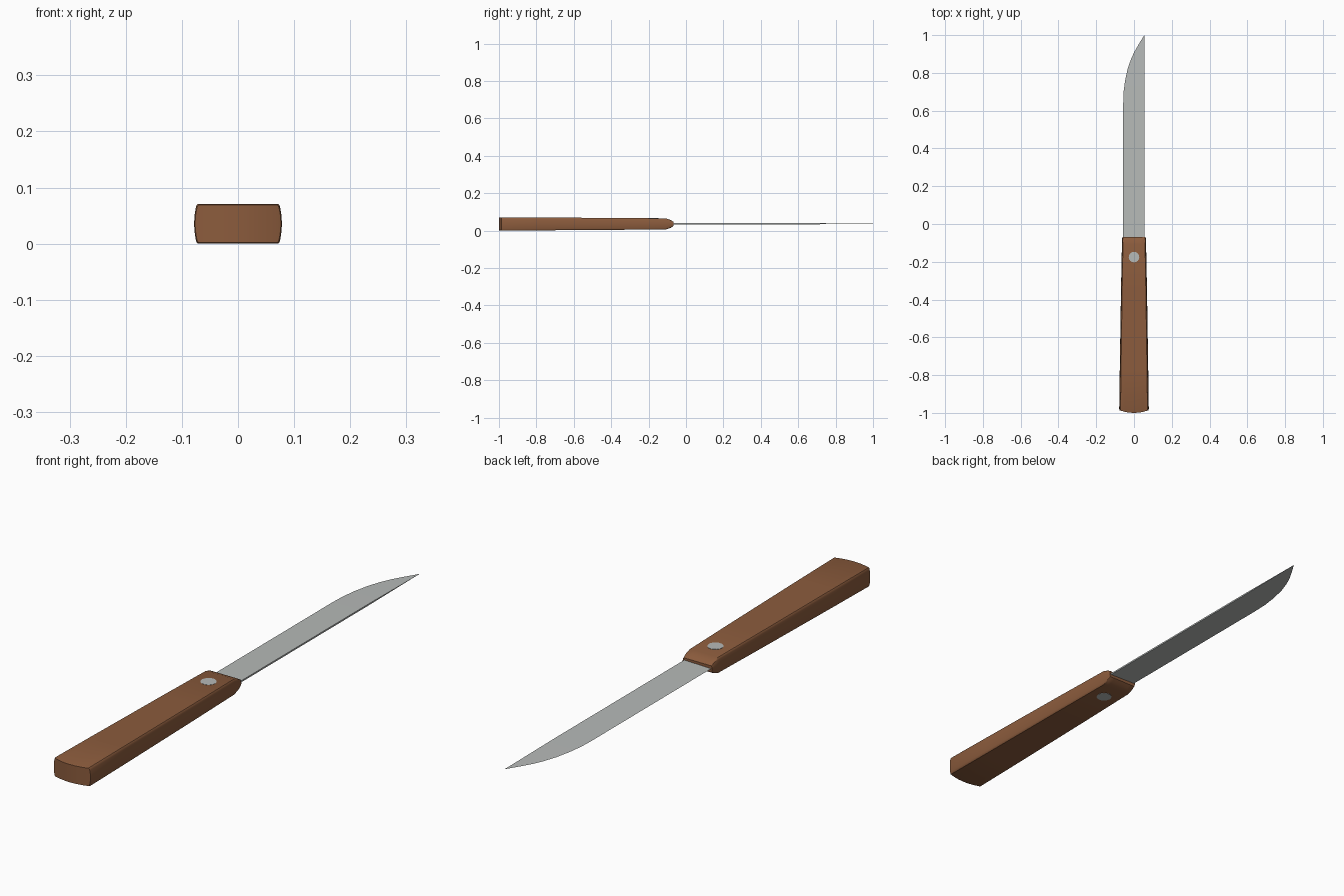
import bpy, bmesh, math

if "Cube" in bpy.data.objects:
    bpy.data.objects.remove(bpy.data.objects["Cube"])

ZC = 0.0355  # mid height of the whole knife


def material(name, rgb):
    m = bpy.data.materials.new(name)
    m.diffuse_color = (*rgb, 1)
    m.use_nodes = True
    m.node_tree.nodes["Principled BSDF"].inputs["Base Color"].default_value = m.diffuse_color
    return m


wood = material("brown wood", (0.26, 0.106, 0.046))
steel = material("grey steel", (0.47, 0.49, 0.48))


def finish(bm, name, mat, angle):
    bmesh.ops.remove_doubles(bm, verts=bm.verts, dist=1e-6)
    bmesh.ops.recalc_face_normals(bm, faces=bm.faces)
    me = bpy.data.meshes.new(name)
    bm.to_mesh(me)
    bm.free()
    ob = bpy.data.objects.new(name, me)
    bpy.context.collection.objects.link(ob)
    me.materials.append(mat)
    bpy.ops.object.select_all(action='DESELECT')
    bpy.context.view_layer.objects.active = ob
    ob.select_set(True)
    bpy.ops.object.shade_smooth_by_angle(angle=math.radians(angle))
    return ob


# Handle: cross-sections lofted along y, each made of columns (width share, height share)
half = [(1, 0), (0.99, 0.4), (0.965, 0.75), (0.945, 0.93), (0.91, 1), (0.6, 1), (0.3, 1)]
columns = [(-u, h) for u, h in half] + [(0, 1)] + half[::-1]
# y, half width, half height, bow of the butt end
rings = [(-1.0, 0.0765, 0.0335, 0.014), (-0.994, 0.0783, 0.0355, 0.014),
         (-0.78, 0.0755, 0.0345, 0), (-0.36, 0.069, 0.0315, 0),
         (-0.108, 0.064, 0.0295, 0), (-0.082, 0.063, 0.021, 0),
         (-0.068, 0.0615, 0.012, 0)]
bm = bmesh.new()
grid = []
for y, w, h, bow in rings:
    grid.append([[bm.verts.new((u * w, y + bow * u * u, ZC + s * k * h))
                  for u, k in columns] for s in (-1, 1)])
for a, b in zip(grid, grid[1:]):
    for s in (0, 1):
        for i in range(len(columns) - 1):
            bm.faces.new((a[s][i], a[s][i + 1], b[s][i + 1], b[s][i]))
for low, high in (grid[0], grid[-1]):  # end caps in vertical strips
    for i in range(len(columns) - 1):
        bm.faces.new((low[i], low[i + 1], high[i + 1], high[i]))
bmesh.ops.remove_doubles(bm, verts=bm.verts, dist=1e-6)
bmesh.ops.dissolve_degenerate(bm, edges=bm.edges, dist=1e-6)
finish(bm, "handle", wood, 35)

# Blade: thick straight spine at +x, sharp curved edge at -x
SPINE = 0.055
edge = [(-0.1, -0.057), (0.64, -0.057), (0.70, -0.055), (0.76, -0.047),
        (0.82, -0.034), (0.87, -0.017), (0.91, 0.001), (0.955, 0.027), (1.0, 0.0548)]
bm = bmesh.new()
rows = []
for y, x in edge:
    t = 0.003 * min(1, max(0.1, (1.0 - y) / 0.3))
    rows.append([bm.verts.new((x, y, ZC + 0.001)),
                 bm.verts.new((SPINE, y, ZC + 0.001 + t)),
                 bm.verts.new((SPINE, y, ZC + 0.001 - t))])
for a, b in zip(rows, rows[1:]):
    for i in range(3):
        j = (i + 1) % 3
        bm.faces.new((a[i], a[j], b[j], b[i]))
bm.faces.new(rows[0])
bm.faces.new(rows[-1])
finish(bm, "blade", steel, 20)

# Rivet: one pin through the handle, barely proud on both faces
bm = bmesh.new()
bmesh.ops.create_cone(bm, cap_ends=True, segments=16, radius1=0.028, radius2=0.028, depth=0.0622)
for v in bm.verts:
    v.co.y -= 0.175
    v.co.z += ZC
finish(bm, "rivet", steel, 30)
